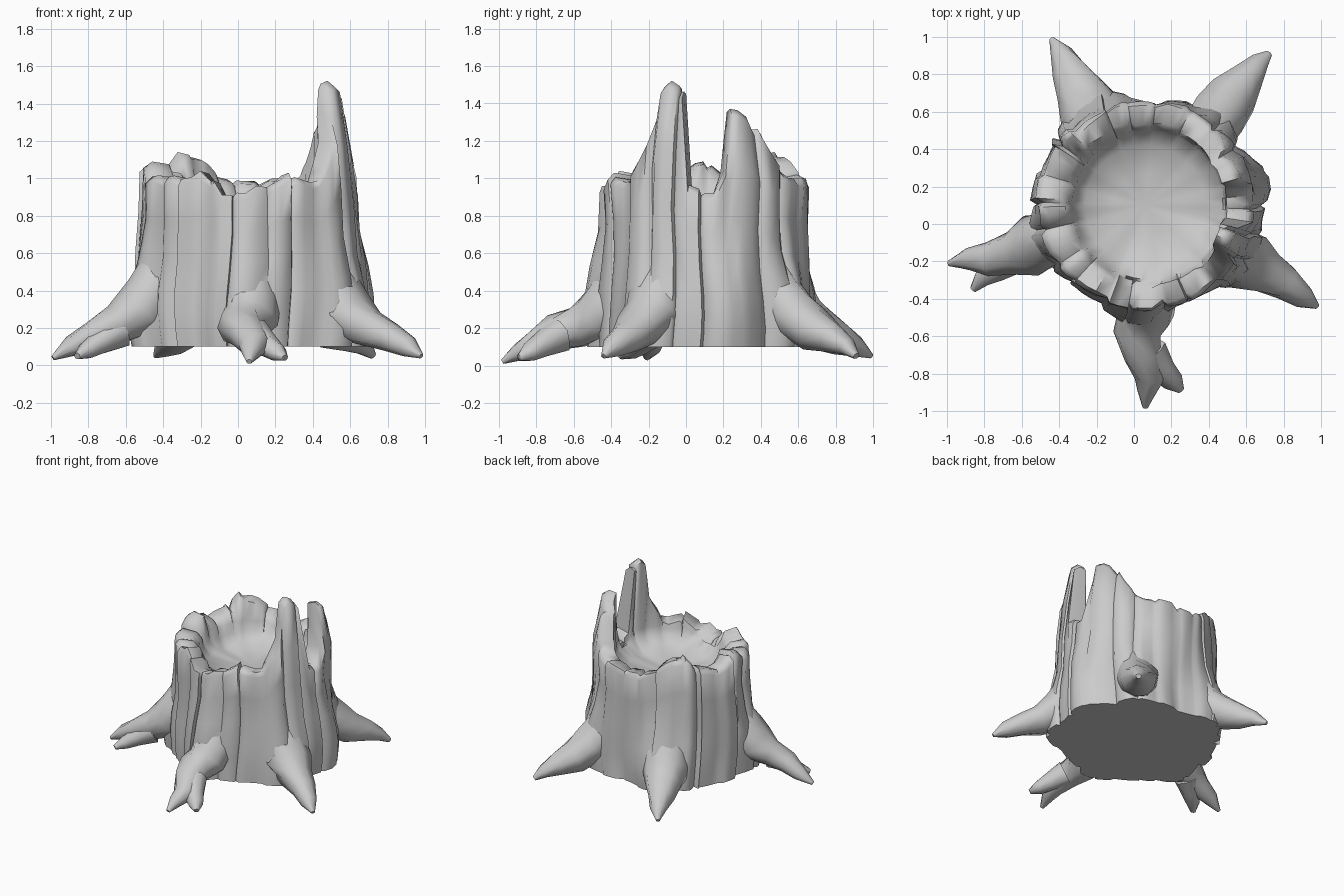
import bpy, bmesh, math, random
from mathutils import Vector, noise

random.seed(4)
old = bpy.data.objects.get("Cube")
if old:
    bpy.data.objects.remove(old, do_unlink=True)

wood = bpy.data.materials.new("grey_wood")
wood.use_nodes = True
wood.diffuse_color = (0.6, 0.6, 0.6, 1)
wood.node_tree.nodes["Principled BSDF"].inputs["Base Color"].default_value = (0.6, 0.6, 0.6, 1)

CENTRE = Vector((0.06, 0.1, 0))
STAVES, COLS, BASE = 22, 4, 0.1


def finish(bm, name, angle):
    bmesh.ops.recalc_face_normals(bm, faces=bm.faces)
    mesh = bpy.data.meshes.new(name)
    bm.to_mesh(mesh)
    bm.free()
    mesh.materials.append(wood)
    obj = bpy.data.objects.new(name, mesh)
    bpy.context.collection.objects.link(obj)
    bpy.ops.object.select_all(action='DESELECT')
    obj.select_set(True)
    bpy.context.view_layer.objects.active = obj
    bpy.ops.object.shade_smooth_by_angle(angle=math.radians(angle))


def bridge(bm, rings):
    for a, b in zip(rings, rings[1:]):
        n = len(a)
        for i in range(n):
            bm.faces.new((a[i], a[(i + 1) % n], b[(i + 1) % n], b[i]))


# Broken rim: angle in degrees and height, counter-clockwise from +x
RIM = [(-180, 1.1), (-170, 1.08), (-166, 1), (-138, 1.02), (-128, 0.98), (-118, 1.04),
       (-109, 0.99), (-106, 0.92), (-88, 0.91), (-85, 0.98), (-75, 0.96), (-68, 1.03),
       (-57, 1), (-49, 0.98), (-43, 1.06), (-33, 1.22), (-27, 1.52), (-21, 1.51), (-13, 1.46),
       (-10, 0.97), (4, 0.92), (10, 0.97), (15, 1.37), (20, 1.37), (28, 1.32), (38, 1.25),
       (42, 1.12), (48, 1.1), (52, 1.01), (90, 0.99), (105, 1), (114, 1.04), (122, 1.1),
       (136, 1.13), (144, 1.04), (160, 1), (172, 1.02), (180, 1.1)]


def rim_height(deg):
    for (a, h), (b, k) in zip(RIM, RIM[1:]):
        if a <= deg <= b:
            return h + (k - h) * (deg - a) / (b - a)


ROOT_ANGLES = [-92, -28, 8, 50, 119, -160]


def flare(deg, z):
    # Buttress swelling of the trunk behind each root
    low = max(0, 1 - ((z - 0.26) / 0.5) ** 2) ** 2
    total = 0.01 * low + 0.015 * math.cos(math.radians(2 * deg))
    for a in ROOT_ANGLES:
        d = (deg - a + 180) % 360 - 180
        total += 0.085 * low * math.exp(-(d / 15) ** 2)
    return total


# Trunk: ring of bark staves with grooves, a jagged rim and a hollow
columns = []
for s in range(STAVES):
    step = 360 / STAVES
    start = -180 + s * step + random.uniform(-3, 3)
    bulge, deep = random.uniform(-0.012, 0.018), random.uniform(0.008, 0.03)
    lift = random.uniform(-0.012, 0.012)
    for c in range(COLS):
        # The first two columns of a stave lie close together to form a groove
        deg = start + step * (0, 0.15, 0.45, 0.8)[c]
        deg = (deg + 180) % 360 - 180
        columns.append((deg, bulge - (deep if c == 0 else 0), c == 0, lift))
columns.sort(key=lambda col: col[0])


def point(deg, r, z):
    # Splinters lean inwards above the rim
    r -= 0.18 * max(0, z - 1)
    a = math.radians(deg)
    return CENTRE + Vector((r * math.cos(a), r * math.sin(a), z))


profiles = []
for deg, offset, groove, lift in columns:
    top = rim_height(deg) + lift - (0.02 if groove else 0)
    outer = 0.568 + offset
    pts = []
    for t in (0, 0.1, 0.22, 0.36, 0.55, 0.78, 1):
        z = BASE + (top - 0.035 - BASE) * t
        twist = 2.5 * (1 - t) * math.sin(z * 5 + deg * 0.03)
        wobble = 0.025 * noise.noise(Vector((deg * 0.05, z * 2.5, 0)))
        pts.append(point(deg + twist, outer + flare(deg, z) + wobble, z))
    thin = 0.13 - 0.12 * max(0, top - 1)
    dent = 0.02 if groove else 0
    inner = 0.41 + 0.02 * math.cos(math.radians(deg))
    pts.append(point(deg, outer - 0.025, top))
    pts.append(point(deg, outer - thin + dent, top - 0.015))
    pts.append(point(deg, inner + dent, min(top - 0.06, 0.96)))
    pts.append(point(deg, inner - 0.015, 0.88))
    pts.append(point(deg, 0.32, 0.82 + 0.03 * noise.noise(Vector((deg * 0.04, 1, 3)))))
    pts.append(point(deg, 0.17, 0.79))
    profiles.append(pts)

bm = bmesh.new()
rings = [[bm.verts.new(p[k]) for p in profiles] for k in range(len(profiles[0]))]
bridge(bm, rings)
bm.faces.new(rings[0])
hub = bm.verts.new(CENTRE + Vector((0, 0, 0.78)))
for i, v in enumerate(rings[-1]):
    bm.faces.new((v, rings[-1][(i + 1) % len(columns)], hub))
finish(bm, "stump_trunk", 62)


# Roots: tapered gnarled tubes along a path of (x, y, z, radius)
def root(name, path, sides=9):
    bm = bmesh.new()
    rings = []
    for i, p in enumerate(path):
        here = Vector(p[:3])
        ahead = Vector(path[min(i + 1, len(path) - 1)][:3])
        behind = Vector(path[max(i - 1, 0)][:3])
        along = (ahead - behind).normalized()
        side = along.cross(Vector((0, 0, 1))).normalized()
        up = side.cross(along)
        ring = []
        for k in range(sides):
            a = math.tau * k / sides
            r = p[3] * random.uniform(0.9, 1.1)
            ring.append(bm.verts.new(here + side * r * math.cos(a) + up * r * 0.9 * math.sin(a)))
        rings.append(ring)
    bridge(bm, rings)
    bm.faces.new(rings[0])
    bm.faces.new(rings[-1])
    finish(bm, name, 65)


root("front_root", [(0.08, -0.36, 0.54, 0.09), (0.07, -0.41, 0.36, 0.15), (0.06, -0.48, 0.25, 0.16),
                    (0.02, -0.58, 0.2, 0.13), (0.05, -0.7, 0.17, 0.11), (0.09, -0.82, 0.11, 0.08),
                    (0.07, -0.9, 0.07, 0.05), (0.06, -0.98, 0.02, 0.015)])
root("front_root_fork", [(0.08, -0.68, 0.16, 0.1), (0.15, -0.78, 0.11, 0.075), (0.21, -0.84, 0.07, 0.055),
                         (0.25, -0.89, 0.04, 0.02)])
root("front_left_root", [(0.48, -0.11, 0.58, 0.09), (0.53, -0.15, 0.39, 0.15), (0.59, -0.19, 0.27, 0.16),
                         (0.7, -0.26, 0.2, 0.12), (0.81, -0.32, 0.15, 0.095), (0.91, -0.39, 0.1, 0.065),
                         (0.98, -0.44, 0.05, 0.015)])
root("back_left_root", [(0.36, 0.43, 0.58, 0.09), (0.4, 0.49, 0.39, 0.15), (0.45, 0.57, 0.27, 0.16),
                        (0.52, 0.68, 0.19, 0.13), (0.6, 0.78, 0.15, 0.09), (0.67, 0.86, 0.1, 0.055),
                        (0.72, 0.91, 0.05, 0.02)])
root("back_right_root", [(-0.16, 0.46, 0.58, 0.09), (-0.2, 0.52, 0.39, 0.16), (-0.24, 0.59, 0.27, 0.17),
                         (-0.29, 0.7, 0.2, 0.14), (-0.34, 0.81, 0.15, 0.1), (-0.39, 0.91, 0.1, 0.06),
                         (-0.44, 0.99, 0.05, 0.015)])
root("front_right_root", [(-0.4, -0.06, 0.6, 0.09), (-0.46, -0.09, 0.41, 0.15), (-0.53, -0.12, 0.28, 0.16),
                          (-0.65, -0.16, 0.22, 0.115), (-0.78, -0.19, 0.16, 0.085), (-0.89, -0.19, 0.1, 0.06),
                          (-0.99, -0.21, 0.04, 0.015)])
root("front_right_root_fork", [(-0.64, -0.17, 0.18, 0.1), (-0.74, -0.24, 0.12, 0.07), (-0.81, -0.29, 0.08, 0.05),
                               (-0.86, -0.35, 0.05, 0.02)])
